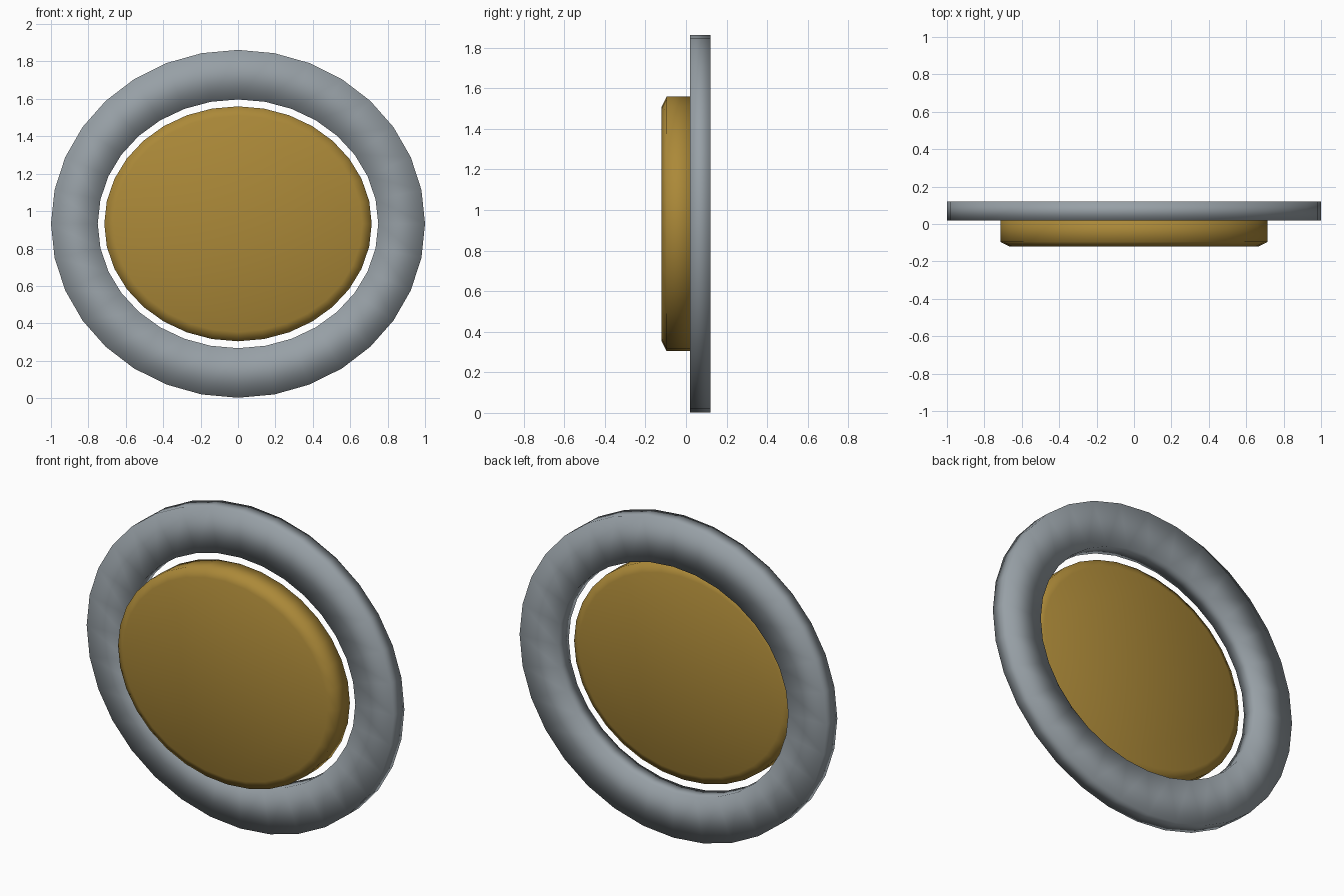
import bpy, bmesh, math

if "Cube" in bpy.data.objects:
    bpy.data.objects.remove(bpy.data.objects["Cube"])

SEG = 32
CZ = 0.932  # shared centre height


def material(name, color):
    m = bpy.data.materials.new(name)
    m.diffuse_color = (*color, 1)
    m.use_nodes = True
    m.node_tree.nodes["Principled BSDF"].inputs["Base Color"].default_value = m.diffuse_color
    return m


def loops(sections):
    """Elliptical vertex loops from (x radius, z radius, y) sections."""
    verts = []
    for rx, rz, y in sections:
        for i in range(SEG):
            a = 2 * math.pi * i / SEG
            verts.append((rx * math.sin(a), y, CZ + rz * math.cos(a)))
    return verts


def build(name, sections, closed, mat):
    n = len(sections)
    faces = []
    for s in range(n if closed else n - 1):
        t = (s + 1) % n
        for i in range(SEG):
            j = (i + 1) % SEG
            faces.append((s * SEG + i, s * SEG + j, t * SEG + j, t * SEG + i))
    if not closed:  # cap both ends
        faces.append(tuple(reversed(range(SEG))))
        faces.append(tuple(range((n - 1) * SEG, n * SEG)))
    mesh = bpy.data.meshes.new(name)
    mesh.from_pydata(loops(sections), [], faces)
    mesh.materials.append(mat)
    # Outward normals, smooth shading
    bm = bmesh.new()
    bm.from_mesh(mesh)
    bmesh.ops.recalc_face_normals(bm, faces=bm.faces)
    for f in bm.faces:
        f.smooth = True
    bm.to_mesh(mesh)
    bm.free()
    obj = bpy.data.objects.new(name, mesh)
    bpy.context.collection.objects.link(obj)


grey = material("steel grey", (0.31, 0.35, 0.38))
gold = material("dull gold", (0.41, 0.25, 0.04))

# Flat oval ring with a rectangular section, softly shaded
build("outer_ring", [(1.0, 0.93, 0.02), (1.0, 0.93, 0.12),
                     (0.75, 0.665, 0.12), (0.75, 0.665, 0.02)], True, grey)

# Oval button in front of the ring, chamfered on both rims
build("button_disc", [(0.665, 0.578, -0.12), (0.715, 0.628, -0.095),
                      (0.715, 0.628, 0.02), (0.665, 0.578, 0.045)], False, gold)
